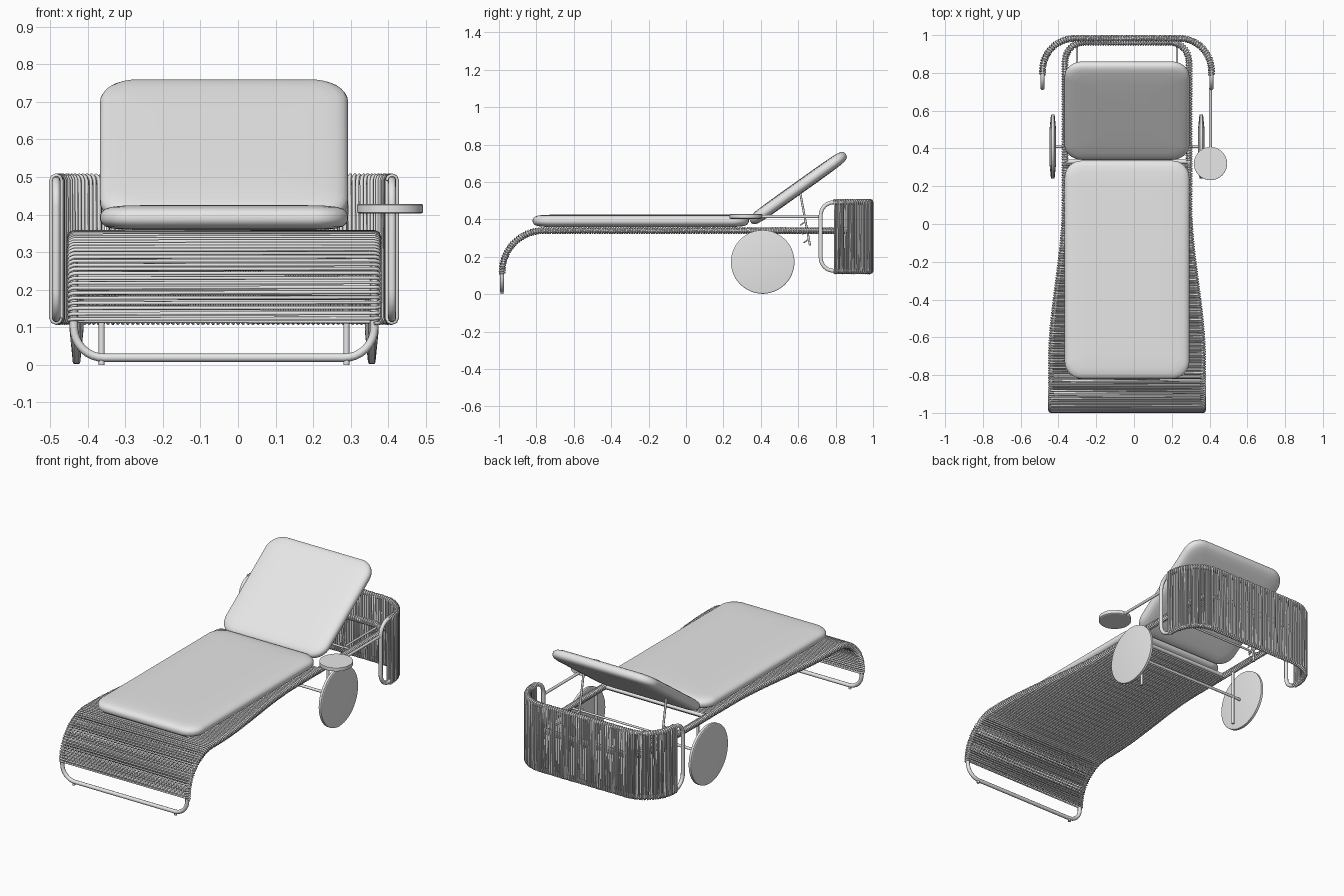
import bpy, bmesh, math
from mathutils import Vector, Matrix

if "Cube" in bpy.data.objects:
    bpy.data.objects.remove(bpy.data.objects["Cube"], do_unlink=True)

CX = -0.037          # middle of the lounger; the side tray shifts it off centre
TUBE, CORD, PITCH = 0.011, 0.005, 0.0132
UP = Vector((0, 0, 1))

grey = bpy.data.materials.new("light_grey")
grey.use_nodes = True
grey.diffuse_color = (0.8, 0.8, 0.8, 1)
grey.node_tree.nodes["Principled BSDF"].inputs["Base Color"].default_value = (0.8, 0.8, 0.8, 1)


def fillet(corners, cyclic=False, steps=8):
    """Polyline through (point, radius) corners, each rounded by an arc."""
    pts = [Vector(p) for p, r in corners]
    out, n = [], len(corners)
    for i, (p, r) in enumerate(corners):
        p = pts[i]
        if r == 0 or (not cyclic and i in (0, n - 1)):
            out.append(p)
            continue
        a = p + (pts[i - 1] - p).normalized() * r
        b = p + (pts[(i + 1) % n] - p).normalized() * r
        for k in range(steps + 1):
            t = k / steps
            wa, wp, wb = (1 - t) ** 2, 2 * t * (1 - t) * math.sqrt(0.5), t * t
            out.append((a * wa + p * wp + b * wb) / (wa + wp + wb))
    return out


def along(pts, n):
    """Resample a polyline into n + 1 evenly spaced points."""
    lens = [(b - a).length for a, b in zip(pts, pts[1:])]
    total, out, i, done = sum(lens), [], 0, 0.0
    for k in range(n + 1):
        s = total * k / n
        while i < len(lens) - 1 and done + lens[i] < s:
            done += lens[i]
            i += 1
        out.append(pts[i].lerp(pts[i + 1], min(1, (s - done) / max(lens[i], 1e-9))))
    return out


def finish(ob, name):
    ob.name = ob.data.name = name
    ob.data.materials.clear()
    ob.data.materials.append(grey)
    return ob


def tube(name, pts, radius=TUBE, cyclic=False, res=3):
    cu = bpy.data.curves.new(name, 'CURVE')
    cu.dimensions = '3D'
    cu.bevel_depth, cu.bevel_resolution, cu.use_fill_caps = radius, res, True
    sp = cu.splines.new('POLY')
    sp.points.add(len(pts) - 1)
    for q, p in zip(sp.points, pts):
        q.co = (p[0] + CX, p[1], p[2], 1)
    sp.use_cyclic_u = cyclic
    sp.use_smooth = True
    ob = bpy.data.objects.new(name, cu)
    bpy.context.collection.objects.link(ob)
    bpy.ops.object.select_all(action='DESELECT')
    ob.select_set(True)
    bpy.context.view_layer.objects.active = ob
    bpy.ops.object.convert(target='MESH')
    return finish(bpy.context.object, name)


def winding(name, path_a, path_b):
    """One cord wound round and round a pair of rails (or a single one)."""
    length = sum((b - a).length for a, b in zip(path_a, path_a[1:]))
    turns = int(length / PITCH)
    sub = 10
    a_pts, b_pts = along(path_a, turns * sub), along(path_b, turns * sub)
    reach, out = TUBE + CORD * 0.6, []
    for i in range(turns * sub):
        a, b = a_pts[i], b_pts[i]
        tangent = (a_pts[i + 1] - a + b_pts[i + 1] - b).normalized()
        d = b - a
        d = d.normalized() if d.length > 0.001 else tangent.cross(UP).normalized()
        n = tangent.cross(d).normalized()
        k = i % sub
        half = sub // 2
        angle = math.pi * ((k % half) / (half - 1) - 0.5)
        side, centre = (1, b) if k < half else (-1, a)
        if path_a is path_b:
            angle, side = 2 * math.pi * k / sub, 1
        out.append(centre + (d * math.cos(angle) + n * math.sin(angle)) * reach * side)
    return tube(name, out, CORD, res=1)


def spin(name, profile, matrix, segments=48):
    """Solid of revolution about local z from (radius, height) points."""
    bm = bmesh.new()
    rings = []
    for r, h in profile:
        rings.append([bm.verts.new((r * math.cos(2 * math.pi * s / segments),
                                    r * math.sin(2 * math.pi * s / segments), h))
                      for s in range(segments)])
    return loft(bm, rings, name, matrix, 25)


def loft(bm, rings, name, matrix, angle):
    for lo, hi in zip(rings, rings[1:]):
        for s in range(len(lo)):
            t = (s + 1) % len(lo)
            bm.faces.new((lo[s], lo[t], hi[t], hi[s]))
    bm.faces.new(rings[0][::-1])
    bm.faces.new(rings[-1])
    bmesh.ops.recalc_face_normals(bm, faces=bm.faces)
    bm.transform(Matrix.Translation((CX, 0, 0)) @ matrix)
    me = bpy.data.meshes.new(name)
    bm.to_mesh(me)
    bm.free()
    ob = bpy.data.objects.new(name, me)
    bpy.context.collection.objects.link(ob)
    bpy.ops.object.select_all(action='DESELECT')
    ob.select_set(True)
    bpy.context.view_layer.objects.active = ob
    bpy.ops.object.shade_smooth_by_angle(angle=math.radians(angle))
    return finish(ob, name)


def cushion(name, length, half_thick, matrix, width=0.66):
    """Puffy pad: rounded rectangles shrinking towards top and bottom."""
    side = [(0, 0.2), (0.004, 0.45), (0.013, 0.68), (0.03, 0.84), (0.06, 0.93), (0.12, 0.98), (0.2, 1)]
    bm, rings = bmesh.new(), []
    for inset, h in [(i, -h) for i, h in reversed(side)] + side:
        x, y, r = width / 2 - inset, length / 2 - inset, max(0.09 - inset * 0.6, 0.03)
        outline = fillet([((x, y, 0), r), ((-x, y, 0), r), ((-x, -y, 0), r), ((x, -y, 0), r)], True)
        rings.append([bm.verts.new((p.x, p.y, h * half_thick)) for p in outline])
    return loft(bm, rings, name, matrix, 60)


# Bed frame: foot bar, waisted side rails and a rounded head end
WIDE, NARROW, RAIL_Z, FOOT_Y, BED_END = 0.40, 0.328, 0.34, -0.983, 0.33


def half_width(y):
    t = min(1, max(0, (y + 0.72) / 0.82))
    return WIDE + (NARROW - WIDE) * t * t * (3 - 2 * t)


profile = along(fillet([((0, FOOT_Y, 0.11), 0), ((0, FOOT_Y, RAIL_Z), 0.22),
                        ((0, BED_END, RAIL_Z), 0)], steps=14), 90)
left = [Vector((half_width(p.y), p.y, p.z)) for p in profile]
right = [Vector((-p.x, p.y, p.z)) for p in left]
foot = fillet([(right[0], 0), ((-WIDE, FOOT_Y, 0.019), 0.08), ((WIDE, FOOT_Y, 0.019), 0.08), (left[0], 0)])
head = fillet([(left[-1], 0), ((NARROW, 0.962, RAIL_Z), 0.1), ((-NARROW, 0.962, RAIL_Z), 0.1), (right[-1], 0)])
tube("bed_frame", foot[1:-1] + left + head[1:-1] + right[::-1], cyclic=True)
tube("bed_crossbar", [left[-1], right[-1]])
winding("bed_cord", right, left)
winding("head_rail_cord", head, head)

# Curved screen behind the head
SIDE, BACK, FRONT, TOP, BOTTOM = 0.447, 0.983, 0.72, 0.491, 0.125
corners = [((SIDE, FRONT, TOP), 0.07), ((SIDE, BACK, TOP), 0.17),
           ((-SIDE, BACK, TOP), 0.17), ((-SIDE, FRONT, TOP), 0.07),
           ((-SIDE, FRONT, BOTTOM), 0.07), ((-SIDE, BACK, BOTTOM), 0.17),
           ((SIDE, BACK, BOTTOM), 0.17), ((SIDE, FRONT, BOTTOM), 0.07)]
tube("screen_frame", fillet(corners, True), cyclic=True)
low, high = [fillet([((SIDE, 0.79, z), 0), ((SIDE, BACK, z), 0.17),
                     ((-SIDE, BACK, z), 0.17), ((-SIDE, 0.79, z), 0)], steps=12)
             for z in (BOTTOM, TOP)]
winding("screen_cord", low, high)

# Cushions
cushion("seat_cushion", 1.155, 0.034, Matrix.Translation((0, -0.242, 0.392)))
cushion("back_cushion", 0.625, 0.034,
        Matrix.Translation((0, 0.6, 0.567)) @ Matrix.Rotation(math.radians(35.5), 4, 'X'))

# Wheels, axle, legs, feet and back supports
AXLE_Y, AXLE_Z = 0.41, 0.172
wheel = [(0.17, 0.007), (0.165, 0.01), (0.085, 0.018)]
wheel = [(r, -h) for r, h in reversed(wheel)] + wheel
tube("axle", [(-0.39, AXLE_Y, AXLE_Z), (0.39, AXLE_Y, AXLE_Z)], 0.008)
for name, s in (("left", 1), ("right", -1)):
    spin(name + "_wheel", wheel, Matrix.Translation((s * 0.393, AXLE_Y, AXLE_Z))
         @ Matrix.Rotation(math.pi / 2, 4, 'Y'))
    tube(name + "_leg", [(s * 0.326, AXLE_Y, 0.002), (s * 0.326, AXLE_Y, RAIL_Z)], 0.008)
    tube(name + "_foot", [(s * 0.326, FOOT_Y, 0), (s * 0.326, FOOT_Y, 0.018)], 0.008)
    top, end = Vector((s * 0.265, 0.61, 0.545)), Vector((s * 0.265, 0.663, 0.26))
    tube(name + "_back_support", [top, end], 0.006)
    for k, f in enumerate((0.55, 0.72, 0.88)):
        p = top.lerp(end, f)
        tube(f"{name}_support_notch_{k}", [p, p + Vector((0, -0.028, -0.02))], 0.004)
    tube(name + "_support_rail", [(s * 0.265, 0.62, 0.335), (s * 0.265, 0.96, 0.335)], 0.006)
tube("support_crossbar", [(-NARROW, 0.64, 0.335), (NARROW, 0.64, 0.335)], 0.006)

# Side tray on its arm
TRAY_X = 0.442
spin("tray", [(0.082, 0.403), (0.088, 0.406), (0.088, 0.426), (0.084, 0.428)],
     Matrix.Translation((TRAY_X, 0.32, 0)))
tube("tray_arm", [(TRAY_X, 0.36, 0.415), (TRAY_X, FRONT, 0.415)], 0.008)
